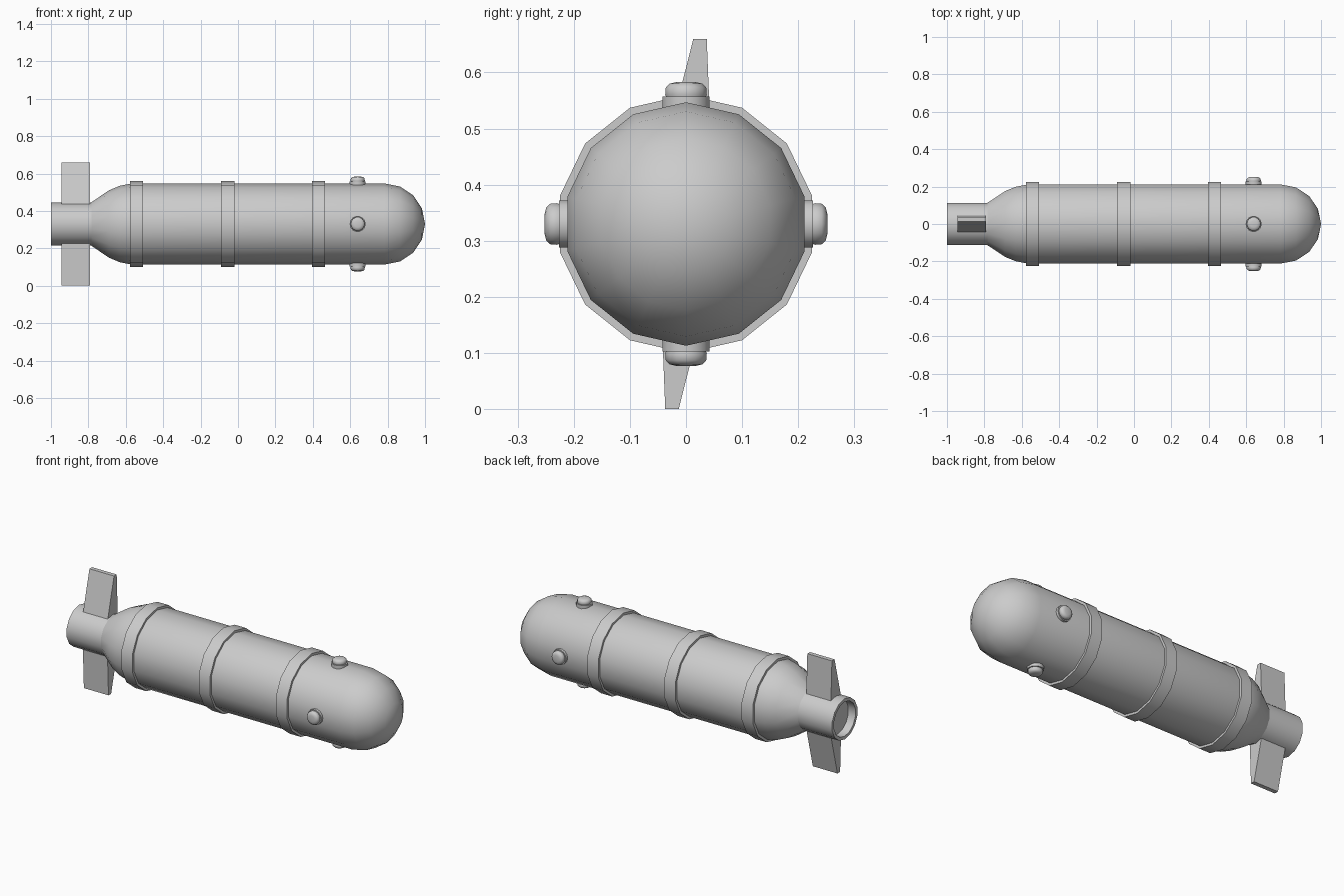
import bpy, bmesh, math
from mathutils import Matrix, Vector

if "Cube" in bpy.data.objects:
    bpy.data.objects.remove(bpy.data.objects["Cube"])

CZ = 0.33          # height of the long axis
SIDES = 14


def finish(name, bm, angle=35):
    bmesh.ops.recalc_face_normals(bm, faces=bm.faces[:])
    me = bpy.data.meshes.new(name)
    bm.to_mesh(me)
    bm.free()
    ob = bpy.data.objects.new(name, me)
    bpy.context.collection.objects.link(ob)
    bpy.ops.object.select_all(action='DESELECT')
    bpy.context.view_layer.objects.active = ob
    ob.select_set(True)
    bpy.ops.object.shade_smooth_by_angle(angle=math.radians(angle))
    return ob


def lathe(name, profile, sides, closed=False, matrix=Matrix(), angle=35):
    """Revolve (along, radius) points about local x, first vertex pointing up."""
    bm = bmesh.new()
    rings = []
    for x, r in profile:
        if r == 0:
            rings.append([bm.verts.new((x, 0, 0))] * sides)
        else:
            rings.append([bm.verts.new((x, r * math.sin(2 * math.pi * i / sides),
                                        r * math.cos(2 * math.pi * i / sides)))
                          for i in range(sides)])
    pairs = list(zip(rings, rings[1:]))
    if closed:
        pairs.append((rings[-1], rings[0]))
    for a, b in pairs:
        for i in range(sides):
            j = (i + 1) % sides
            bm.faces.new(list(dict.fromkeys((a[i], a[j], b[j], b[i]))))
    bm.transform(Matrix.Translation((0, 0, CZ)) @ matrix)
    return finish(name, bm, angle)


# Main hull: tapered tail, straight body, hemispherical nose
R = 0.217
hull = [(-0.79, 0), (-0.79, 0.112), (-0.69, 0.18), (-0.633, 0.204), (-0.57, R)]
hull += [(0.783 + R * math.sin(math.radians(a)), R * math.cos(math.radians(a)))
         for a in (0, 22.5, 45, 67.5)]
lathe("hull", hull + [(1.0, 0)], SIDES)

# Raised bands around the hull
for i, x in enumerate((-0.543, -0.055, 0.43)):
    h = 0.035
    lathe(f"band_{i + 1}", [(x - h, 0.205), (x - h, 0.23), (x + h, 0.23), (x + h, 0.205)],
          SIDES, closed=True)

# Tail tube with recessed end
lathe("tail_tube", [(-0.75, 0.116), (-1.0, 0.116), (-1.0, 0.098), (-0.955, 0.098), (-0.955, 0)],
      SIDES)

# Four detonator studs: flange and rounded cap
flange = [(0.195, 0.043), (0.227, 0.043), (0.227, 0)]
cap = [(0.22, 0.034), (0.231, 0.038), (0.243, 0.037), (0.25, 0.03), (0.253, 0.018), (0.253, 0)]
for i in range(4):
    drop = -0.001 if i % 2 else 0.0
    # local x becomes the radial direction
    m = (Matrix.Translation((0.64, 0, 0)) @ Matrix.Rotation(i * math.pi / 2, 4, 'X')
         @ Matrix.Rotation(-math.pi / 2, 4, 'Y') @ Matrix.Translation((drop, 0, 0)))
    lathe(f"stud_flange_{i + 1}", flange, 14, matrix=m)
    lathe(f"stud_cap_{i + 1}", cap, 14, matrix=m, angle=50)

# Upper and lower tail fins: tapered section, lower is the upper turned half round
section = [(-0.045, 0.10), (0.046, 0.10), (0.037, 0.33), (0.013, 0.33)]
for name, turn in (("upper_fin", 0), ("lower_fin", math.pi)):
    bm = bmesh.new()
    face = bm.faces.new([bm.verts.new((-0.945, y, z)) for y, z in section])
    ext = bmesh.ops.extrude_face_region(bm, geom=[face])
    new = [v for v in ext["geom"] if isinstance(v, bmesh.types.BMVert)]
    bmesh.ops.translate(bm, verts=new, vec=Vector((0.155, 0, 0)))
    bm.transform(Matrix.Translation((0, 0, CZ)) @ Matrix.Rotation(turn, 4, 'X'))
    finish(name, bm)
